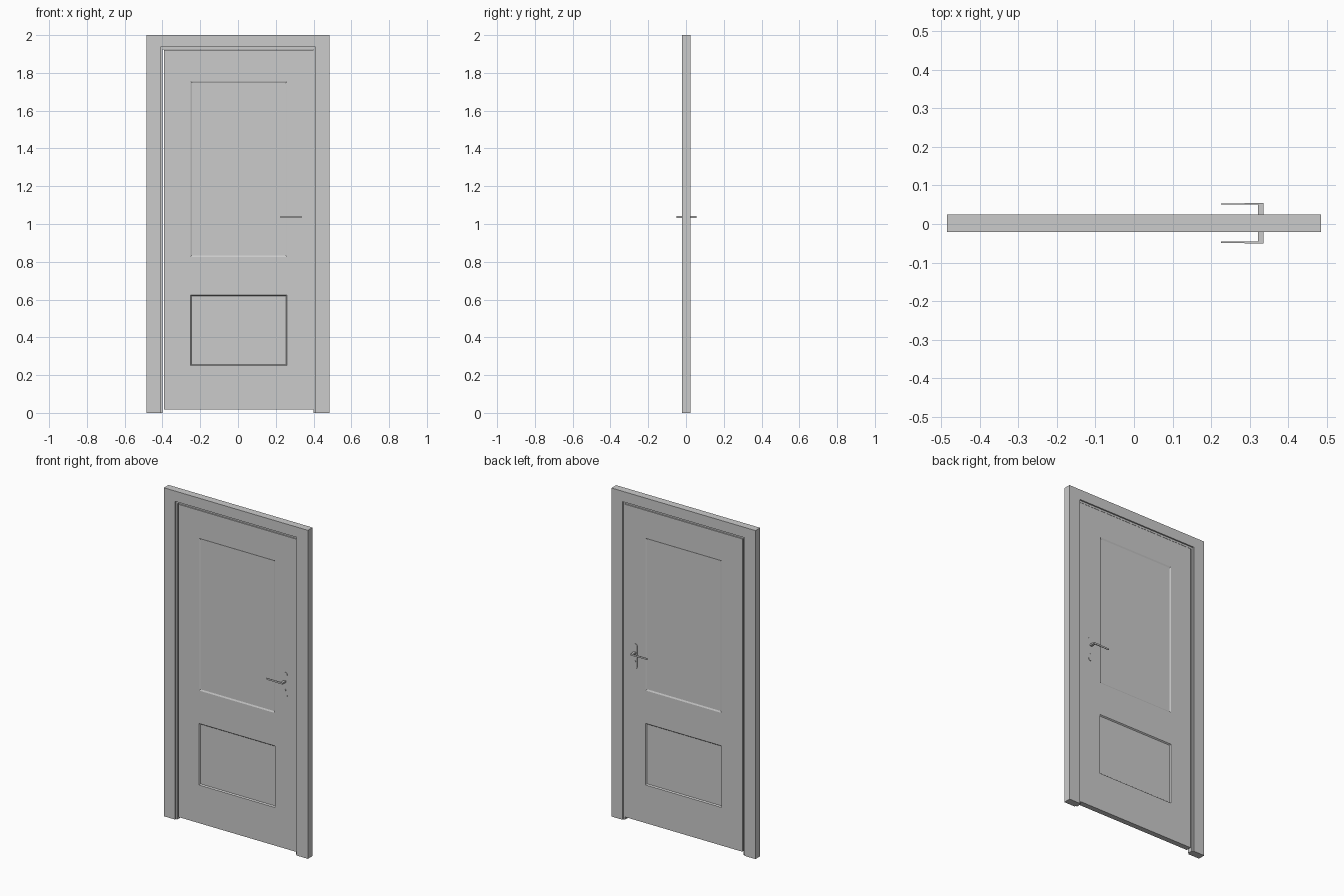
import bpy, bmesh
from math import sin, cos, pi

if "Cube" in bpy.data.objects:
    bpy.data.objects.remove(bpy.data.objects["Cube"])

YC = 0.002  # mid-plane of the door


def finish(bm, name):
    bmesh.ops.recalc_face_normals(bm, faces=bm.faces)
    me = bpy.data.meshes.new(name)
    bm.to_mesh(me)
    bm.free()
    ob = bpy.data.objects.new(name, me)
    bpy.context.collection.objects.link(ob)
    return ob


def prism(name, points, offset):
    """Extrude a closed 3D polygon along an offset vector."""
    bm = bmesh.new()
    face = bm.faces.new([bm.verts.new(p) for p in points])
    ext = bmesh.ops.extrude_face_region(bm, geom=[face])
    bmesh.ops.translate(bm, vec=offset, verts=[v for v in ext["geom"] if isinstance(v, bmesh.types.BMVert)])
    return finish(bm, name)


# Frame: stepped profile (half width, head height, depth) swept up, over and down
outer, inner, stop = (0.485, 2.0), (0.41, 1.937), (0.40, 1.925)
profile = [(*outer, -0.0225), (*inner, -0.0225), (*inner, -0.014), (*stop, -0.014),
           (*stop, 0.014), (*inner, 0.014), (*inner, 0.0225), (*outer, 0.0225)]
bm = bmesh.new()
rings = [[bm.verts.new((sx * a, YC + y, h * up)) for a, h, y in profile]
         for sx, up in ((-1, 0), (-1, 1), (1, 1), (1, 0))]
n = len(profile)
for r, s in zip(rings, rings[1:]):
    for i in range(n):
        bm.faces.new((r[i], r[(i + 1) % n], s[(i + 1) % n], s[i]))
bm.faces.new(rings[0])
bm.faces.new(rings[-1])
finish(bm, "door_frame")

# Door leaf: slab cut into a grid, panels sunk on both sides
X0, X1, Z0, Z1, HALF = -0.392, 0.40, 0.018, 1.922, 0.0165
bm = bmesh.new()
bmesh.ops.create_cube(bm, size=1)
bmesh.ops.scale(bm, vec=(X1 - X0, 2 * HALF, Z1 - Z0), verts=bm.verts)
bmesh.ops.translate(bm, vec=((X0 + X1) / 2, YC, (Z0 + Z1) / 2), verts=bm.verts)
cuts = [((x, 0, 0), (1, 0, 0)) for x in (-0.252, 0.26)]
cuts += [((0, 0, z), (0, 0, 1)) for z in (0.25, 0.625, 0.825, 1.755)]
for co, no in cuts:
    bmesh.ops.bisect_plane(bm, geom=bm.verts[:] + bm.edges[:] + bm.faces[:], plane_co=co, plane_no=no)
bm.normal_update()
for low, high, width, depth in ((0.25, 0.625, 0.008, -0.007), (0.825, 1.755, 0.012, -0.004)):
    panel = []
    for f in bm.faces:
        c = f.calc_center_median()
        if abs(f.normal.y) > 0.9 and abs(c.x) < 0.1 and low < c.z < high:
            panel.append(f)
    bmesh.ops.inset_individual(bm, faces=panel, thickness=width, depth=depth)
finish(bm, "door_leaf")

# Handle set on each side
for side, tag in ((-1, "front"), (1, "back")):
    base = YC + side * HALF

    # Backplate with rounded ends
    pts = []
    for k in range(17):
        t = pi * k / 16
        pts.append((0.329 + 0.015 * cos(t), base, 1.078 + 0.015 * sin(t)))
    for k in range(17):
        t = pi + pi * k / 16
        pts.append((0.329 + 0.015 * cos(t), base, 0.955 + 0.015 * sin(t)))
    prism("backplate_" + tag, pts, (0, side * 0.003, 0))

    # Key cylinder
    pts = [(0.329 + 0.006 * cos(2 * pi * k / 16), base, 0.985 + 0.006 * sin(2 * pi * k / 16)) for k in range(16)]
    prism("key_cylinder_" + tag, pts, (0, side * 0.0045, 0))

    # Bent lever: spindle outwards, then a tapering grip
    shape = [(0.336, 0.016), (0.336, 0.053), (0.286, 0.053), (0.286, 0.051), (0.225, 0.051),
             (0.225, 0.048), (0.322, 0.048), (0.322, 0.016)]
    prism("lever_" + tag, [(x, YC + side * d, 1.033) for x, d in shape], (0, 0, 0.01))
